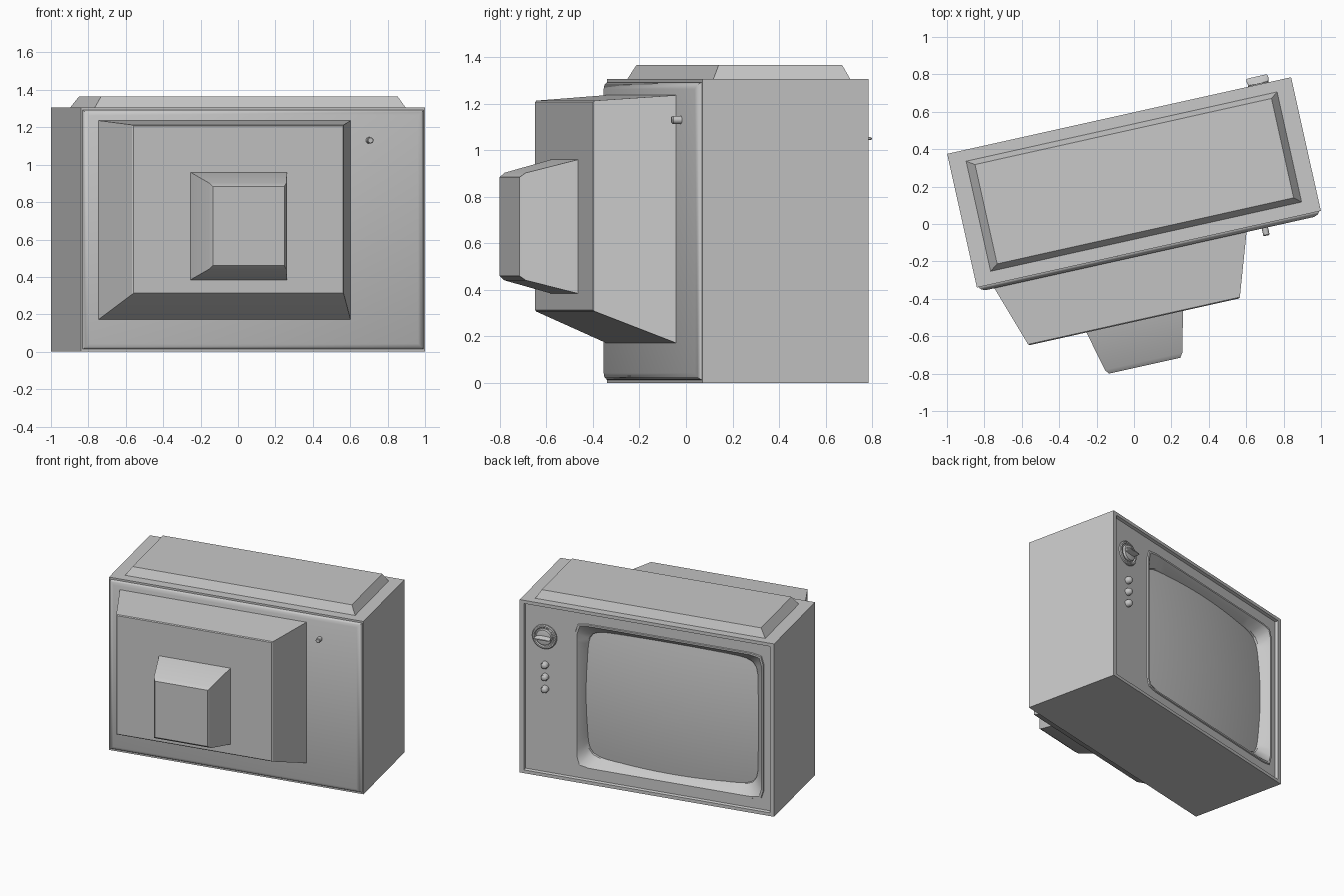
import bpy, bmesh, math
from mathutils import Matrix

cube = bpy.data.objects.get("Cube")
if cube:
    bpy.data.objects.remove(cube)

TONE = (0.58, 0.58, 0.58, 1)
grey = bpy.data.materials.new("plain_grey")
grey.use_nodes = True
grey.diffuse_color = TONE
grey.node_tree.nodes["Principled BSDF"].inputs["Base Color"].default_value = TONE

# The whole set stands turned slightly about the vertical axis
PLACE = Matrix.Translation((0, 0.2225, 0)) @ Matrix.Rotation(math.radians(12.56), 4, 'Z')
SQUARE = 0


def ring_points(center, half, power, sides):
    """Closed outline between an ellipse (power 2) and a rectangle (SQUARE)."""
    points = []
    for i in range(sides):
        a = math.pi / 4 + math.tau * i / sides
        c, s = math.cos(a), math.sin(a)
        if power == SQUARE:
            n = max(abs(c), abs(s))
        else:
            n = (abs(c) ** power + abs(s) ** power) ** (1 / power)
        points.append((center[0] + half[0] * c / n, center[1] + half[1] * s / n))
    return points


def loft(name, rings, sides=4, upright=False, angle=30):
    """Closed solid through rings of (depth, center, half size, power)."""
    bm = bmesh.new()
    loops = []
    for depth, center, half, power in rings:
        loops.append([bm.verts.new((a, b, depth) if upright else (a, depth, b))
                      for a, b in ring_points(center, half, power, sides)])
    for lo, hi in zip(loops, loops[1:]):
        for i in range(sides):
            j = (i + 1) % sides
            bm.faces.new((lo[i], lo[j], hi[j], hi[i]))
    bm.faces.new(loops[0])
    bm.faces.new(loops[-1])
    bmesh.ops.recalc_face_normals(bm, faces=bm.faces)
    mesh = bpy.data.meshes.new(name)
    bm.to_mesh(mesh)
    bm.free()
    mesh.materials.append(grey)
    obj = bpy.data.objects.new(name, mesh)
    bpy.context.collection.objects.link(obj)
    obj.matrix_world = PLACE
    bpy.ops.object.select_all(action='DESELECT')
    obj.select_set(True)
    bpy.context.view_layer.objects.active = obj
    bpy.ops.object.shade_smooth_by_angle(angle=math.radians(angle))
    return obj


# Cabinet with raised rim, recessed fascia and sloping screen surround
mid = (0, 0.6525)
tube = (-0.16, 0.65)
loft("cabinet", [
    (-0.366, mid, (0.942, 0.6525), SQUARE),
    (0.366, mid, (0.942, 0.6525), SQUARE),
    (0.366, mid, (0.912, 0.628), SQUARE),
    (0.345, mid, (0.907, 0.623), SQUARE),
    (0.345, tube, (0.697, 0.55), 28),
    (0.353, tube, (0.694, 0.547), 28),
    (0.353, tube, (0.682, 0.535), 28),
    (0.29, tube, (0.632, 0.484), 11),
    (0.22, tube, (0.62, 0.472), 11),
], sides=96)

# Picture tube, bulging evenly in both directions
screen = loft("screen", [(0, tube, (0.645 * (1 - k / 12), 0.497 * (1 - k / 12)), 11)
                         for k in range(12)], sides=96)
for v in screen.data.vertices:
    dx, dz = (v.co.x - tube[0]) / 0.64, (v.co.z - tube[1]) / 0.49
    v.co.y = 0.338 - 0.04 * dx * dx - 0.034 * dz * dz

# Raised lid on the cabinet roof
loft("top_trim", [
    (1.30, (0, 0.004), (0.855, 0.304), SQUARE),
    (1.365, (0.003, 0.006), (0.812, 0.272), SQUARE),
], upright=True)

# Back board with rounded border
loft("back_board", [
    (-0.36, mid, (0.935, 0.64), SQUARE),
    (-0.37, mid, (0.932, 0.638), SQUARE),
    (-0.382, mid, (0.92, 0.628), SQUARE),
    (-0.39, mid, (0.9, 0.61), SQUARE),
], angle=60)

# Stepped rear housing
loft("rear_housing", [
    (-0.38, (-0.161, 0.7025), (0.694, 0.5345), SQUARE),
    (-0.722, (-0.161, 0.76), (0.58, 0.453), SQUARE),
    (-0.728, (-0.161, 0.76), (0.573, 0.447), SQUARE),
])
loft("rear_cap", [
    (-0.722, (-0.158, 0.672), (0.266, 0.289), SQUARE),
    (-0.945, (-0.158, 0.672), (0.212, 0.231), SQUARE),
    (-0.969, (-0.158, 0.672), (0.196, 0.212), SQUARE),
])


def turned(name, center, profile, sides=32):
    """Round part from (depth, radius) pairs."""
    return loft(name, [(d, center, (r, r), 2) for d, r in profile], sides)


# Aerial socket on the back
turned("rear_socket", (0.63, 1.13), [(-0.38, 0.017), (-0.427, 0.017), (-0.432, 0.013)], 16)

# Channel dial: ring, dished plate and finger grip
dial = (0.764, 1.05)
turned("dial_plate", dial, [(0.34, 0.09), (0.356, 0.09), (0.362, 0.084), (0.362, 0.074),
                            (0.354, 0.068), (0.354, 0.06), (0.37, 0.056), (0.372, 0.05)])
loft("dial_grip", [
    (0.365, dial, (0.052, 0.016), 3),
    (0.39, dial, (0.06, 0.009), 4),
    (0.406, dial, (0.058, 0.006), 4),
    (0.41, dial, (0.05, 0.004), 4),
], sides=32)

# Column of small domed control knobs
for i, z in enumerate((0.838, 0.747, 0.656)):
    turned(f"control_knob_{i + 1}", (0.76, z),
           [(0.34, 0.026), (0.362, 0.026), (0.374, 0.022), (0.381, 0.014), (0.383, 0.005)], 24)
